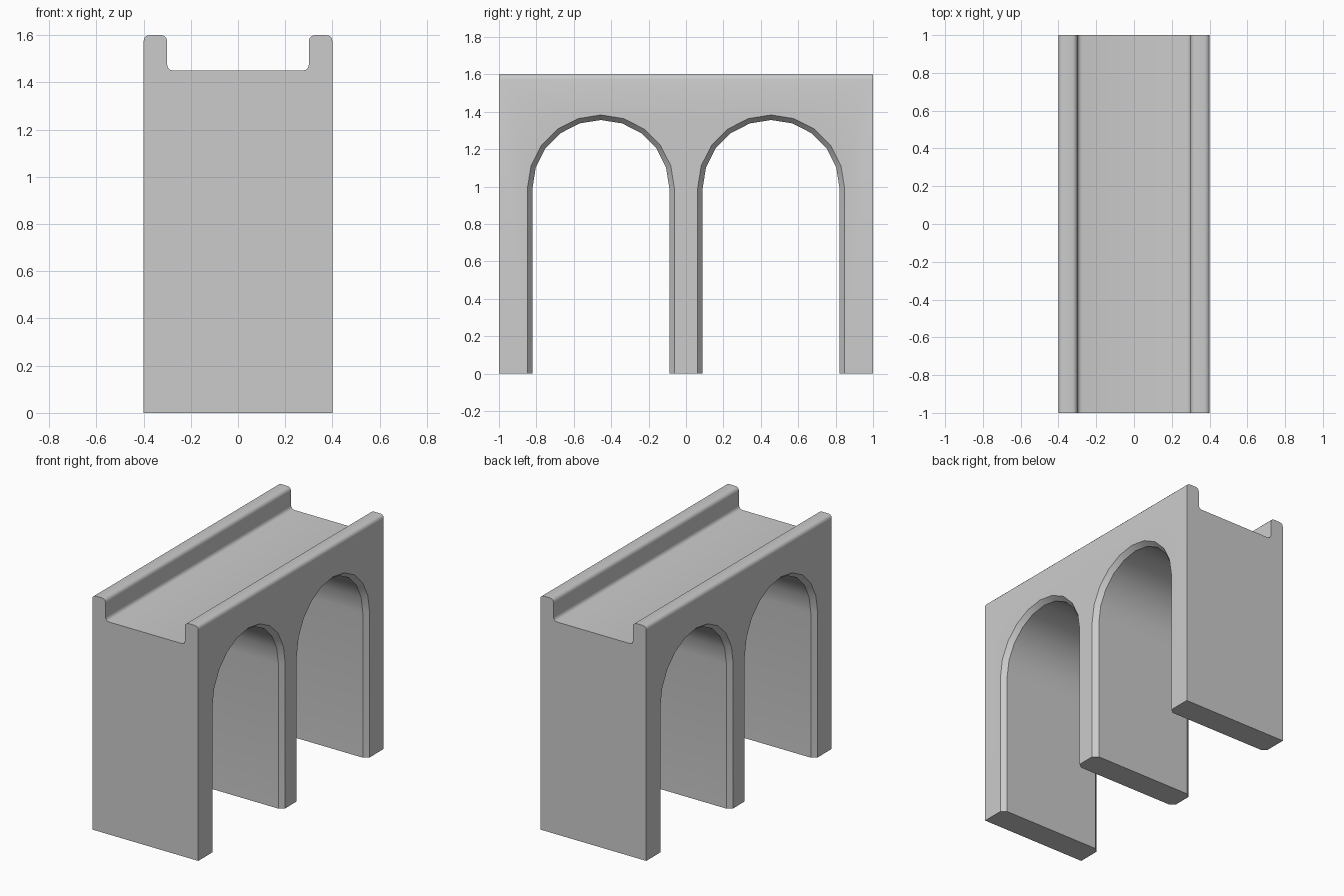
import bpy, bmesh, math
from math import sin, cos, pi

cube = bpy.data.objects.get("Cube")
if cube:
    bpy.data.objects.remove(cube, do_unlink=True)

HALF_LEN, HALF_W, TOP, DECK, CURB = 1.0, 0.4, 1.6, 1.45, 0.3
ROUND = 0.025
ARCH_Y, SPRING, ARCH_R, CHAMFER = 0.455, 0.99, 0.393, 0.027

stone = bpy.data.materials.new("grey stone")
stone.use_nodes = True
stone.diffuse_color = (0.6, 0.6, 0.6, 1)
stone.node_tree.nodes["Principled BSDF"].inputs["Base Color"].default_value = (0.6, 0.6, 0.6, 1)


def loft(name, sections):
    """Join matching closed sections into a capped solid."""
    bm = bmesh.new()
    rings = [[bm.verts.new(p) for p in s] for s in sections]
    for a, b in zip(rings, rings[1:]):
        for i in range(len(a)):
            j = (i + 1) % len(a)
            bm.faces.new((a[i], a[j], b[j], b[i]))
    bm.faces.new(rings[0])
    bm.faces.new(rings[-1])
    bmesh.ops.recalc_face_normals(bm, faces=bm.faces)
    mesh = bpy.data.meshes.new(name)
    bm.to_mesh(mesh)
    bm.free()
    obj = bpy.data.objects.new(name, mesh)
    bpy.context.collection.objects.link(obj)
    return obj


def corner(cx, cz, start, turn, steps=3):
    """Quarter round about a centre."""
    return [(cx + ROUND * cos(start + turn * i / steps),
             cz + ROUND * sin(start + turn * i / steps)) for i in range(steps + 1)]


# Channel cross-section: rounded curbs on both sides of a sunken deck
half = [(HALF_W, 0)]
half += corner(HALF_W - ROUND, TOP - ROUND, 0, pi / 2)
half += corner(CURB + ROUND, TOP - ROUND, pi / 2, pi / 2)
half += corner(CURB - ROUND, DECK + ROUND, 0, -pi / 2)
profile = half + [(-x, z) for x, z in reversed(half)]
bridge = loft("bridge_body", [[(x, y, z) for x, z in profile]
                              for y in (-HALF_LEN, HALF_LEN)])
bridge.data.materials.append(stone)


# Arched openings, flared at both faces to give chamfered edges
def arch(x, y, r):
    curve = [(x, y + r * cos(pi * i / 10), SPRING + r * sin(pi * i / 10)) for i in range(11)]
    return [(x, y + r, -0.2)] + curve + [(x, y - r, -0.2)]


for side, label in ((-1, "front"), (1, "back")):
    y = side * ARCH_Y
    inner = ARCH_R - CHAMFER
    stations = ((-0.5, ARCH_R), (-HALF_W, ARCH_R), (-HALF_W + 0.033, inner),
                (HALF_W - 0.033, inner), (HALF_W, ARCH_R), (0.5, ARCH_R))
    cutter = loft(label + "_arch_cutter", [arch(x, y, r) for x, r in stations])
    cutter.hide_render = True
    cutter.hide_viewport = False
    cut = bridge.modifiers.new(label + "_arch", 'BOOLEAN')
    cut.object = cutter
    cut.operation = 'DIFFERENCE'
    cut.solver = 'EXACT'

# Bake the openings, then remove the cutters
bpy.context.view_layer.update()
depsgraph = bpy.context.evaluated_depsgraph_get()
baked = bpy.data.meshes.new_from_object(bridge.evaluated_get(depsgraph))
cutters = [m.object for m in bridge.modifiers]
bridge.modifiers.clear()
bridge.data = baked
for c in cutters:
    bpy.data.objects.remove(c, do_unlink=True)

# Smooth rounds and vaults, crisp edges elsewhere
for o in bpy.context.selected_objects:
    o.select_set(False)
bridge.select_set(True)
bpy.context.view_layer.objects.active = bridge
bpy.ops.object.shade_smooth_by_angle(angle=math.radians(32))
